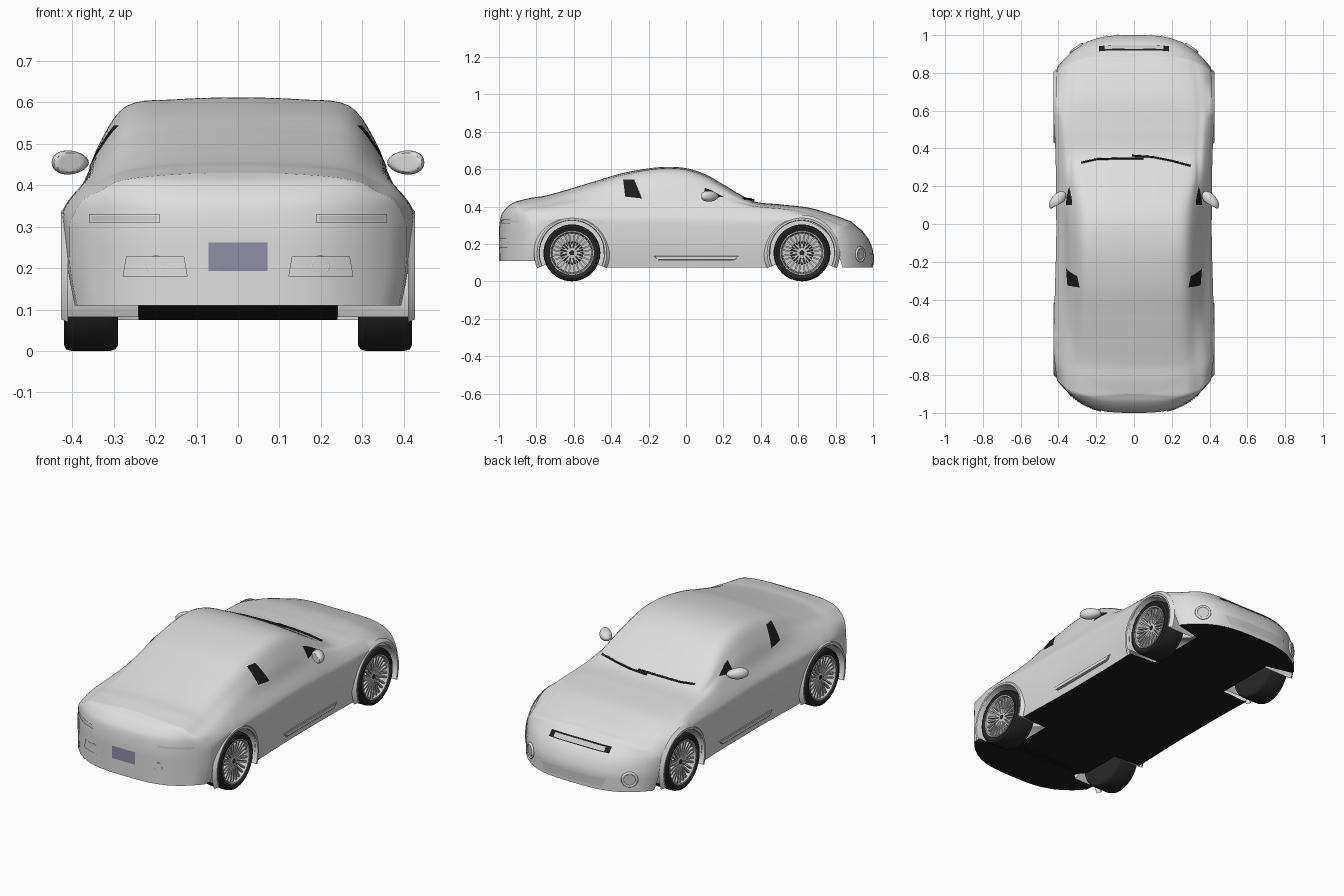
import bpy, bmesh, math
from mathutils import Vector

if "Cube" in bpy.data.objects:
    bpy.data.objects.remove(bpy.data.objects["Cube"])


def material(name, r, g, b):
    m = bpy.data.materials.new(name)
    m.diffuse_color = (r, g, b, 1)
    m.use_nodes = True
    m.node_tree.nodes["Principled BSDF"].inputs["Base Color"].default_value = m.diffuse_color
    return m


PAINT = material("light_grey_paint", .73, .73, .73)
SILVER = material("silver", .6, .6, .6)
BLACK = material("black", .012, .012, .012)
RUBBER = material("tyre_black", .022, .022, .022)
PLATE = material("plate_violet_grey", .28, .27, .38)


def finish(name, bm, mat, angle=40):
    bmesh.ops.remove_doubles(bm, verts=bm.verts, dist=1e-5)
    bmesh.ops.recalc_face_normals(bm, faces=bm.faces)
    me = bpy.data.meshes.new(name)
    bm.to_mesh(me)
    bm.free()
    ob = bpy.data.objects.new(name, me)
    bpy.context.collection.objects.link(ob)
    me.materials.append(mat)
    bpy.ops.object.select_all(action='DESELECT')
    ob.select_set(True)
    bpy.context.view_layer.objects.active = ob
    bpy.ops.object.shade_smooth_by_angle(angle=math.radians(angle))
    return ob


def loft(name, rows, mat, angle=40):
    bm = bmesh.new()
    vs = [[bm.verts.new(p) for p in r] for r in rows]
    for a, b in zip(vs, vs[1:]):
        for i in range(len(a) - 1):
            bm.faces.new((a[i], a[i + 1], b[i + 1], b[i]))
    return finish(name, bm, mat, angle)


def sheet(name, f, nu, nv, mat):
    return loft(name, [[f(i / nu, j / nv) for i in range(nu + 1)] for j in range(nv + 1)], mat)


def lathe(name, prof, cy, cz, side, mat, a0=0, a1=360, n=48):
    rows = []
    for i in range(n + 1):
        a = math.radians(a0 + (a1 - a0) * i / n)
        rows.append([(side * x, cy + r * math.cos(a), cz + r * math.sin(a)) for r, x in prof])
    return loft(name, rows, mat)


def spline(keys, s):
    """Smooth interpolation through (position, value) keys."""
    n = len(keys)
    if s <= keys[0][0]:
        return keys[0][1]
    if s >= keys[-1][0]:
        return keys[-1][1]
    i = max(k for k in range(n - 1) if keys[k][0] <= s)

    def tan(k):
        a, b = keys[max(k - 1, 0)], keys[min(k + 1, n - 1)]
        return (b[1] - a[1]) / (b[0] - a[0])
    (x0, y0), (x1, y1) = keys[i], keys[i + 1]
    h, t = x1 - x0, (s - x0) / (x1 - x0)
    return ((2*t**3 - 3*t*t + 1) * y0 + (t**3 - 2*t*t + t) * h * tan(i)
            + (3*t*t - 2*t**3) * y1 + (t**3 - t*t) * h * tan(i + 1))


# body control data: centre line height, then width, shoulder, belt, roof edge
TOP = [(-1, .43), (-.9, .447), (-.8, .459), (-.65, .492), (-.5, .531), (-.35, .576), (-.2, .604),
       (-.1, .612), (0, .605), (.1, .574), (.2, .518), (.29, .464), (.37, .426), (.5, .412),
       (.7, .393), (.85, .362), (.95, .338), (1, .322)]
KEYS = [(-1, .408, .30, .378, .36, .28, .018), (-.85, .42, .33, .385, .382, .265, .018),
        (-.65, .424, .335, .375, .402, .26, .02), (-.4, .42, .335, .37, .41, .264, .022),
        (-.1, .412, .335, .368, .415, .268, .02), (.1, .412, .33, .37, .413, .275, .022),
        (.25, .413, .325, .37, .405, .30, .02), (.37, .416, .325, .372, .392, .30, .012),
        (.6, .424, .325, .385, .372, .30, .011), (.85, .42, .29, .38, .332, .29, .011),
        (1, .408, .25, .37, .285, .27, .012)]
LEAN_F = [(.17, 0), (.235, .03), (.29, .085), (.33, .13)]
LEAN_R = [(.28, 0), (.34, .008), (.37, .02), (.41, .06), (.43, .1)]
WHEELS, ARCH_R, AXLE = (-.61, .62), .172, .152


def P(s, x, z):
    """Bend a station so that both ends are rounded in plan and in profile."""
    t = max(0, (abs(s) - .5) / .5) ** 1.3
    q = abs(x) / .42
    d = .19 * q ** 3.2 + spline(LEAN_F if s > 0 else LEAN_R, z) * (1 - .6 * q * q)
    return Vector((x, s - math.copysign(t * d, s), z))


def base(s):
    return .075 + .035 * min(1, max(0, (-s - .75) / .15))


def section(s):
    """Half cross-section from sill to centre line; returns points and arch flag."""
    w, zs, xb, zb, xr, drop = [spline([(k[0], k[c]) for k in KEYS], s) for c in range(1, 7)]
    zt = spline(TOP, s)
    z0 = base(s)
    y, zl = P(s, w, .25).y, z0
    for c in WHEELS:
        if abs(y - c) < ARCH_R:
            zl = AXLE + math.sqrt(ARCH_R ** 2 - (y - c) ** 2)
    zs = max(zs, min(zl + .015, zb - .01))
    pts = []
    for i in range(8):
        z = zl + (zs - zl) * i / 8
        u = min(1, (z - z0) / (zs - z0) * 1.4)
        pts.append((w - .02 * (1 - math.sin(u * math.pi / 2)), z))
    zr = zt - drop
    c = [(w, zs - .06), (w, zs), (xb, zb), ((xb + xr) / 2 + .085 * (zr - zb), (zb + zr) / 2),
         (xr, zr), (xr * .55, zt - .22 * drop), (0, zt), (-xr * .55, zt - .22 * drop)]
    c = [Vector(p) for p in c]
    for k in range(1, 6):
        a, b, d, e = c[k - 1:k + 3]
        for i in range(5):
            t = i / 5
            p = .5 * (2*b + (d - a)*t + (2*a - 5*b + 4*d - e)*t*t + (3*b - a - 3*d + e)*t**3)
            pts.append((max(p.x, 0), p.y))
    return pts + [(0, zt)], zl > z0 + .001


# body shell and black floor
rows, floor = [], []
N = 180
stations = [(-1, k / 8) for k in range(8)] + [(-1 + 2 * i / N, 1) for i in range(N + 1)] \
    + [(1, k / 8) for k in range(7, -1, -1)]
for s, k in stations:
    pts, arch = section(s)
    right = [P(s, x * k, z) for x, z in pts]
    rows.append(right + [Vector((-p.x, p.y, p.z)) for p in right[-2::-1]])
    e = P(s, .24 if arch else pts[0][0] * k, base(s))
    e.y = right[0].y
    floor.append([(-e.x, e.y, e.z), (e.x, e.y, e.z)])
loft("body_shell", rows, PAINT, 50)
loft("floor", floor, BLACK)


def end_patch(name, x0, x1, z0, z1, mat, end, off=.004, taper=0):
    """Thin plate following the nose (end=1) or tail (end=-1)."""
    mid, half = (x0 + x1) / 2, (x1 - x0) / 2

    def f(u, v):
        z = z0 + (z1 - z0) * v
        p = P(end, mid + half * (2 * u - 1) * (1 - taper * (1 - v)), z)
        p.y += end * off
        return p
    return sheet(name, f, 12, 3, mat)


def ring(name, x, z, r, minor, end):
    p = P(end, x, z)
    dx = (P(end, x + .01, z) - P(end, x - .01, z)).normalized()
    n = dx.cross(Vector((0, 0, 1)))
    rot = n.to_track_quat('Z', 'Y').to_euler()
    bpy.ops.mesh.primitive_torus_add(location=p, rotation=rot, major_radius=r, minor_radius=minor,
                                     major_segments=32, minor_segments=8)
    bpy.context.object.name = name
    bpy.context.object.data.materials.append(PAINT)
    bpy.ops.object.shade_smooth()
    bpy.ops.mesh.primitive_cylinder_add(location=p, rotation=rot, radius=r, depth=.006)
    bpy.context.object.name = name + "_lens"
    bpy.context.object.data.materials.append(SILVER)


# tail: number plate; nose: upper slot with black ends, lower grille
end_patch("plate_frame", -.085, .085, .186, .267, PAINT, -1, .003, .1)
end_patch("number_plate", -.071, .071, .193, .262, PLATE, -1, .006)
end_patch("nose_slot", -.185, .185, .262, .290, BLACK, 1, .003)
end_patch("nose_slot_bar", -.155, .155, .267, .285, SILVER, 1, .007)
end_patch("lower_grille_frame", -.215, .215, .088, .150, PAINT, 1, .003, .12)
end_patch("lower_grille", -.2, .2, .095, .143, SILVER, 1, .006, .12)


def side_point(s, z, off=.004):
    """Point on the upper body side at a given height."""
    pts = section(s)[0]
    for a, b in zip(pts, pts[1:]):
        if a[1] <= z <= b[1] and b[1] > a[1]:
            return a[0] + (b[0] - a[0]) * (z - a[1]) / (b[1] - a[1]) + off
    return .3


def side_patch(name, c, side):
    def f(u, v):
        a = Vector(c[0]).lerp(Vector(c[1]), u)
        b = Vector(c[3]).lerp(Vector(c[2]), u)
        y, z = a.lerp(b, v)
        return (side * side_point(y, z), y, z)
    sheet(name, f, 4, 6, BLACK)


for side, tag in ((1, "right"), (-1, "left")):
    # lamps
    lo, hi = sorted((side * .19, side * .36))
    end_patch("tail_lamp_frame_" + tag, lo, hi, .309, .331, PAINT, -1, .004)
    end_patch("tail_lamp_" + tag, lo + .006, hi - .006, .314, .326, SILVER, -1, .007)
    lo, hi = sorted((side * .13, side * .27))
    end_patch("rear_fog_panel_" + tag, lo, hi, .18, .228, PAINT, -1, .004, -.12)
    ring("rear_fog_lamp_" + tag, side * .198, .205, .021, .004, -1)
    ring("front_fog_lamp_" + tag, side * .305, .145, .036, .007, 1)

    # black side panes
    side_patch("quarter_pane_" + tag, [(-.336, .544), (-.277, .544), (-.235, .443), (-.325, .453)], side)
    side_patch("mirror_pane_" + tag, [(.10, .50), (.13, .49), (.20, .452), (.10, .44)], side)

    # door mirror
    bm = bmesh.new()
    bmesh.ops.create_uvsphere(bm, u_segments=24, v_segments=14, radius=1)
    for v in bm.verts:
        x, y, z = v.co
        v.co = (side * (.405 + .045 * x), .125 + .042 * max(y, -.6) - .025 * x,
                .455 + .029 * z * (1 + .15 * x))
    finish("door_mirror_" + tag, bm, PAINT)

    # side skirt ridge
    bm = bmesh.new()
    bmesh.ops.create_cube(bm, size=1)
    for v in bm.verts:
        taper = .88 if v.co.z < 0 else 1
        v.co = (side * .402 + v.co.x * .018, .055 + v.co.y * .47 * taper, .125 + v.co.z * .026)
    bmesh.ops.bevel(bm, geom=bm.edges[:], offset=.004, segments=2, affect='EDGES')
    finish("side_skirt_" + tag, bm, PAINT)

    # wheels and arches
    for cy, pos in zip(WHEELS, ("rear", "front")):
        t = pos + "_" + tag
        lathe("arch_" + t, [(0, .24), (.172, .24), (.172, .418), (.176, .426), (.186, .427), (.203, .410)],
              cy, AXLE, side, PAINT, -24, 204)
        lathe("tyre_" + t, [(.112, .405), (.118, .414), (.138, .42), (.148, .415), (.152, .402), (.152, .308),
                            (.147, .295), (.138, .29), (.105, .29), (0, .29)], cy, AXLE, side, RUBBER)
        lathe("rim_" + t, [(.119, .412), (.118, .417), (.112, .417), (.109, .41), (.106, .38), (.104, .34),
                           (.06, .335)], cy, AXLE, side, SILVER)
        lathe("brake_" + t, [(.062, .335), (.06, .35), (0, .35)], cy, AXLE, side, RUBBER)
        lathe("hub_" + t, [(.03, .35), (.028, .398), (.02, .402), (.012, .402)], cy, AXLE, side, SILVER, n=24)
        lathe("hub_cap_" + t, [(.013, .401), (.011, .405), (0, .405)], cy, AXLE, side, RUBBER, n=16)
        bm = bmesh.new()
        for i in range(12):
            for fork in (-1, 1):  # each spoke splits into two arms
                a = 2 * math.pi * i / 12
                b = a + fork * .15
                p0 = Vector((.394, .02 * math.cos(a), .02 * math.sin(a)))
                p1 = Vector((.402, .110 * math.cos(b), .110 * math.sin(b)))
                d = (p1 - p0).normalized()
                n = d.cross(Vector((1, 0, 0))) * .0042
                h = Vector((.007, 0, 0))
                q = [bm.verts.new(p + o) for p in (p0, p1) for o in (n - h, n + h, -n + h, -n - h)]
                for k in range(4):
                    m = (k + 1) % 4
                    bm.faces.new((q[k], q[m], q[4 + m], q[4 + k]))
        for v in bm.verts:
            v.co = (side * v.co.x, v.co.y + cy, v.co.z + AXLE)
        me = finish("spokes_" + t, bm, SILVER, 30)


# wipers lying on the windscreen base
def top_z(s, x):
    pts = section(s)[0]
    for a, b in zip(pts[12:], pts[13:]):
        if b[0] <= abs(x) <= a[0] and a[0] > b[0]:
            return a[1] + (b[1] - a[1]) * (a[0] - abs(x)) / (a[0] - b[0])
    return pts[-1][1]


for name, path in (("wiper_left", [(-.28, .325), (-.2, .343), (-.08, .347), (.05, .347)]),
                   ("wiper_right", [(-.01, .362), (.1, .355), (.2, .335), (.3, .308)])):
    cu = bpy.data.curves.new(name, 'CURVE')
    cu.dimensions = '3D'
    cu.bevel_depth = .005
    sp = cu.splines.new('POLY')
    sp.points.add(len(path) - 1)
    for p, (x, y) in zip(sp.points, path):
        p.co = (x, y, top_z(y, x) + .006, 1)
    cu.materials.append(BLACK)
    bpy.context.collection.objects.link(bpy.data.objects.new(name, cu))
